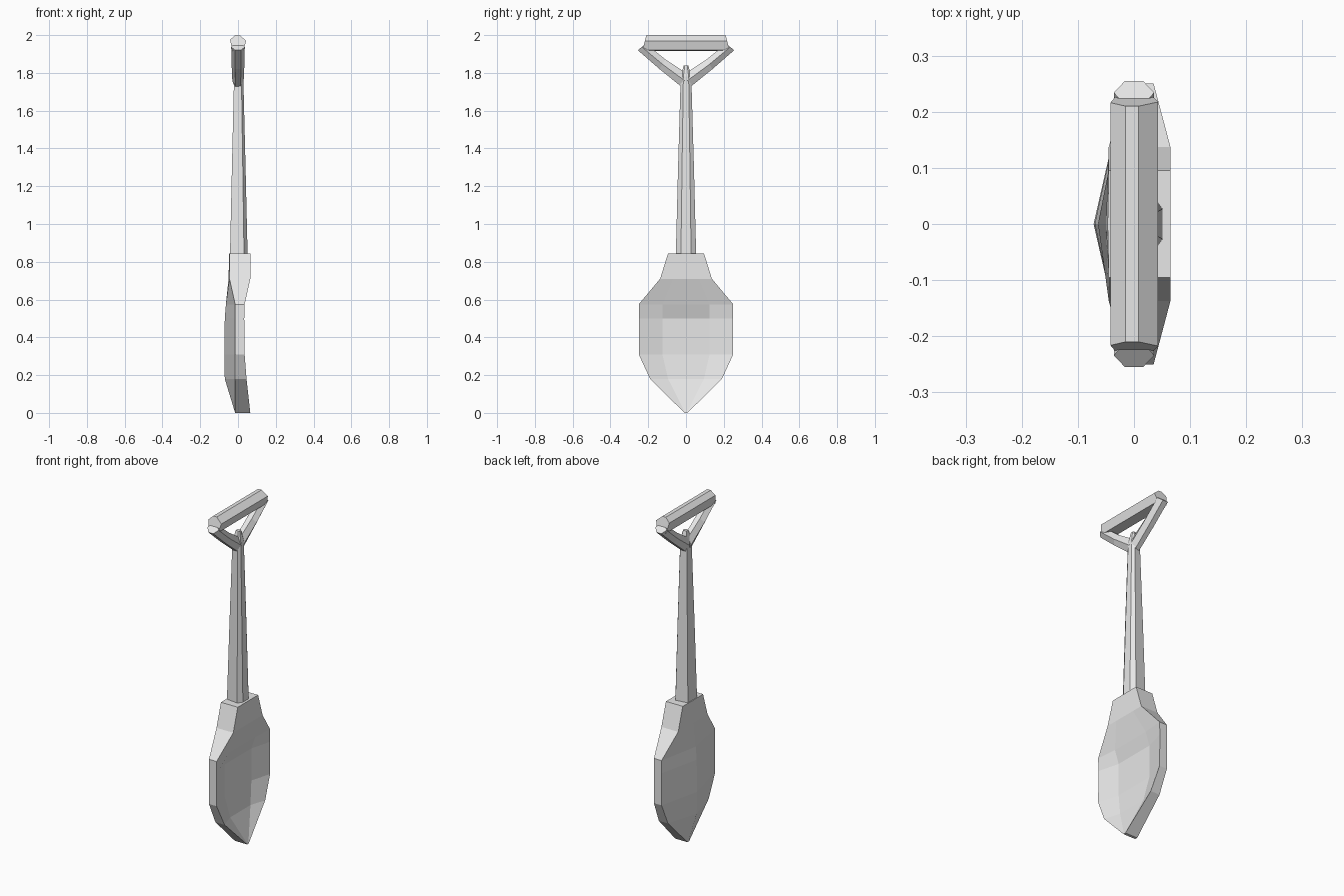
import bpy
import bmesh

if "Cube" in bpy.data.objects:
    bpy.data.objects.remove(bpy.data.objects["Cube"], do_unlink=True)

grey = bpy.data.materials.new("plain grey")
colour = (0.8, 0.8, 0.8, 1)
grey.diffuse_color = colour
grey.use_nodes = True
grey.node_tree.nodes["Principled BSDF"].inputs["Base Color"].default_value = colour


def loft(name, rings):
    """Skin a row of equal-length point rings and cap both ends."""
    bm = bmesh.new()
    loops = [[bm.verts.new(p) for p in ring] for ring in rings]
    n = len(loops[0])
    for a, b in zip(loops, loops[1:]):
        for i in range(n):
            j = (i + 1) % n
            bm.faces.new((a[i], a[j], b[j], b[i]))
    bm.faces.new(loops[0])
    bm.faces.new(loops[-1])
    bmesh.ops.recalc_face_normals(bm, faces=bm.faces)
    mesh = bpy.data.meshes.new(name)
    bm.to_mesh(mesh)
    bm.free()
    mesh.materials.append(grey)
    obj = bpy.data.objects.new(name, mesh)
    bpy.context.collection.objects.link(obj)
    return obj


# Blade: dished on +x, ridged on -x, with a thick socket at the top
def blade_ring(z, half, rim, dish, back, ridge):
    inner = half * 0.5
    return [(rim, -half, z), (dish, -inner, z), (dish, inner, z), (rim, half, z),
            (back, half, z), (ridge, 0, z), (back, -half, z)]


blade_rows = [
    (0.00, 0.008, 0.065, 0.065, -0.015, -0.015),
    (0.18, 0.19, 0.045, 0.015, -0.015, -0.07),
    (0.31, 0.25, 0.035, 0.0, -0.015, -0.072),
    (0.50, 0.25, 0.033, 0.0, -0.015, -0.07),
    (0.575, 0.25, 0.035, 0.025, -0.015, -0.064),
    (0.71, 0.137, 0.065, 0.065, -0.045, -0.05),
    (0.845, 0.095, 0.065, 0.065, -0.045, -0.047),
]
loft("blade", [blade_ring(*row) for row in blade_rows])

# Shaft: tapered six-sided pole ending in a small blunt tip
shaft_section = [(-0.95, -0.8), (0.6, -1), (1, -0.5), (1, 0.5), (0.6, 1), (-0.95, 0.8)]
shaft_rows = [(0.83, 0.048, 0.054), (1.3, 0.037, 0.042),
              (1.78, 0.025, 0.028), (1.84, 0.012, 0.012)]
loft("shaft", [[(0.003 + x * wx, y * wy, z) for x, y in shaft_section]
               for z, wx, wy in shaft_rows])

# Grip: faceted bar across the top
grip_section = [(-0.042, 1.975), (-0.015, 2.0), (0.008, 2.0),
                (0.043, 1.97), (0.03, 1.92), (-0.03, 1.917)]
loft("grip", [[(x, y + (2.0 - z) * slant, z) for x, z in grip_section]
              for y, slant in ((-0.21, -0.25), (0.21, 0.25))])


# Yoke arms: six-sided struts from the shaft out to the grip ends
def arm_ring(side, outer, inner, width):
    (oy, oz), (iy, iz) = outer, inner
    middle = ((oy + iy) / 2, (oz + iz) / 2)
    corners = [(-0.45, outer), (0.45, outer), (1, middle),
               (0.45, inner), (-0.45, inner), (-1, middle)]
    return [(x * width, side * y, z) for x, (y, z) in corners]


for side, name in ((-1, "front_arm"), (1, "back_arm")):
    loft(name, [arm_ring(side, (0.01, 1.715), (0.0, 1.80), 0.03),
                arm_ring(side, (0.14, 1.82), (0.11, 1.872), 0.034),
                arm_ring(side, (0.255, 1.92), (0.213, 1.955), 0.036)])
